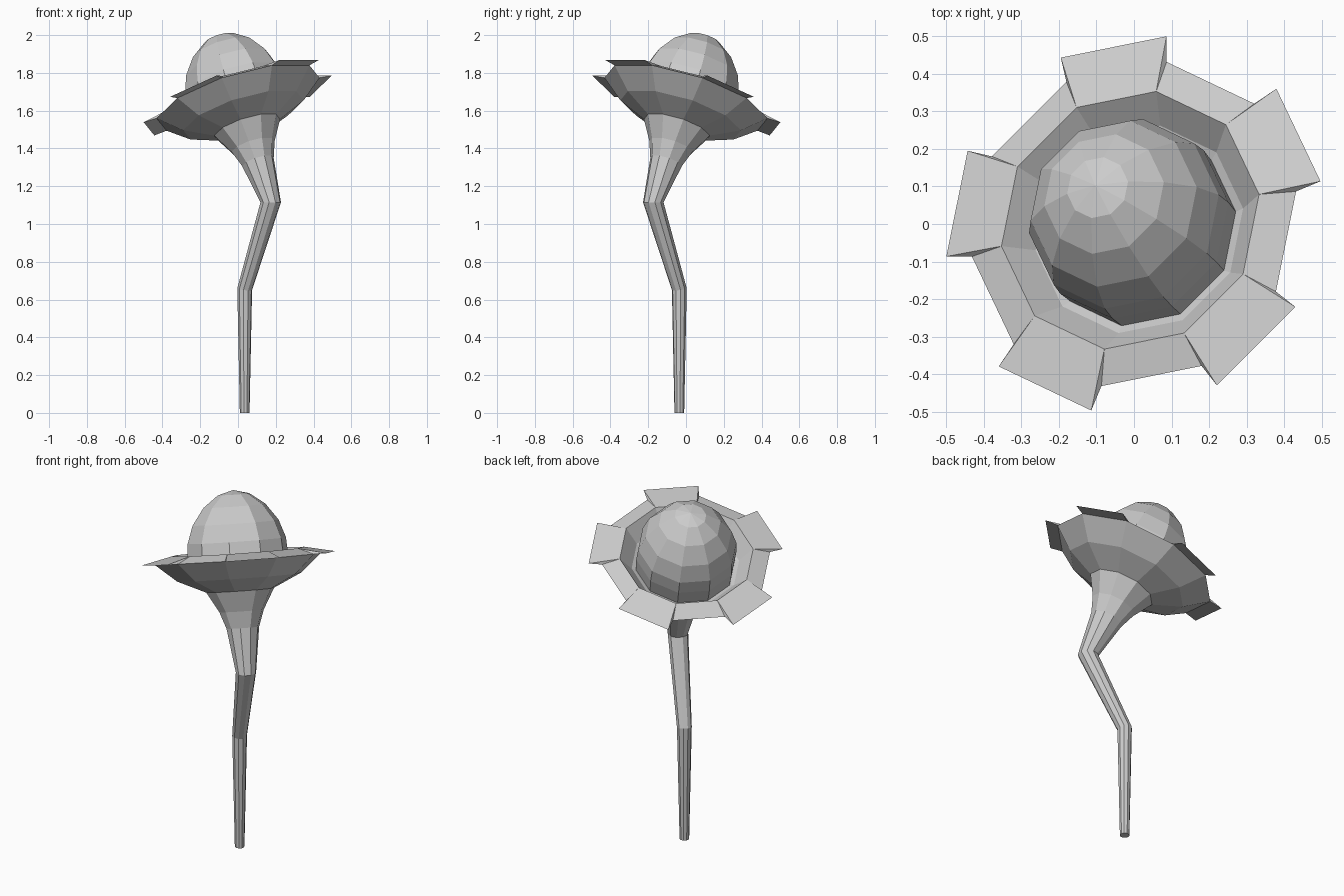
import bpy, bmesh
from math import sin, cos, radians
from mathutils import Vector

if "Cube" in bpy.data.objects:
    bpy.data.objects.remove(bpy.data.objects["Cube"])

LEAN = Vector((-1, 1, 0)).normalized()    # direction the head leans towards
SIDE = Vector((1, 1, 0)).normalized()
UP = Vector((0, 0, 1))
TILT = radians(23.7)
HEAD = Vector((0, 0, 1.667))              # centre of the rim
N = 10


def ring_point(centre, r, ang, tilt):
    across = LEAN * cos(tilt) - UP * sin(tilt)
    return centre + r * (cos(radians(ang)) * across + sin(radians(ang)) * SIDE)


def ring(bm, centre, r, tilt):
    return [bm.verts.new(ring_point(centre, r, 18 + 36 * i, tilt)) for i in range(N)]


def on_axis(t):
    return HEAD + t * (LEAN * sin(TILT) + UP * cos(TILT))


def head_ring(bm, r, t):
    return ring(bm, on_axis(t), r, TILT)


def bridge(bm, a, b, skip=()):
    for i in range(N):
        if i not in skip:
            j = (i + 1) % N
            bm.faces.new((a[i], a[j], b[j], b[i]))


def finish(bm, name):
    bmesh.ops.recalc_face_normals(bm, faces=bm.faces)
    mesh = bpy.data.meshes.new(name)
    bm.to_mesh(mesh)
    bm.free()
    bpy.context.collection.objects.link(bpy.data.objects.new(name, mesh))


# Stem growing into the cup
bm = bmesh.new()
rings = [ring(bm, LEAN * u + UP * z, r, radians(tilt)) for u, z, r, tilt in
         [(-.05, 0, .026, 0), (-.05, .655, .04, -11), (-.245, 1.115, .055, 0)]]
rings += [head_ring(bm, r, t) for r, t in
          [(.088, -.37), (.12, -.28), (.183, -.17), (.335, -.1), (.453, 0)]]
bm.faces.new(rings[0])
for a, b in zip(rings, rings[1:]):
    bridge(bm, a, b)

# Rim and inside of the bowl, open where the flaps attach
flaps = range(0, N, 2)
outer = rings[-1]
inner = head_ring(bm, .36, .035)
floor = [head_ring(bm, .29, -.05), head_ring(bm, .2, -.1)]
bridge(bm, outer, inner, skip=flaps)
bridge(bm, inner, floor[0])
bridge(bm, floor[0], floor[1])
bm.faces.new(floor[1])

# Five flaps on alternate rim sides
for i in flaps:
    j = i + 1
    mid = 36 + 36 * i
    p, q = [bm.verts.new(ring_point(HEAD, .523, mid + d, TILT)) for d in (-16.4, 16.4)]
    bm.faces.new((inner[i], p, q, inner[j]))
    bm.faces.new((outer[i], outer[j], q, p))
    bm.faces.new((inner[i], outer[i], p))
    bm.faces.new((inner[j], q, outer[j]))
finish(bm, "stem_and_cup")

# Faceted dome
bm = bmesh.new()
profile = [(.265, -.07), (.27, .02), (.265, .095), (.232, .19), (.167, .28), (.085, .341)]
dome = [head_ring(bm, r, t) for r, t in profile]
bm.faces.new(dome[0])
for a, b in zip(dome, dome[1:]):
    bridge(bm, a, b)
tip = bm.verts.new(on_axis(.364))
for i in range(N):
    bm.faces.new((dome[-1][i], dome[-1][(i + 1) % N], tip))
finish(bm, "dome")
